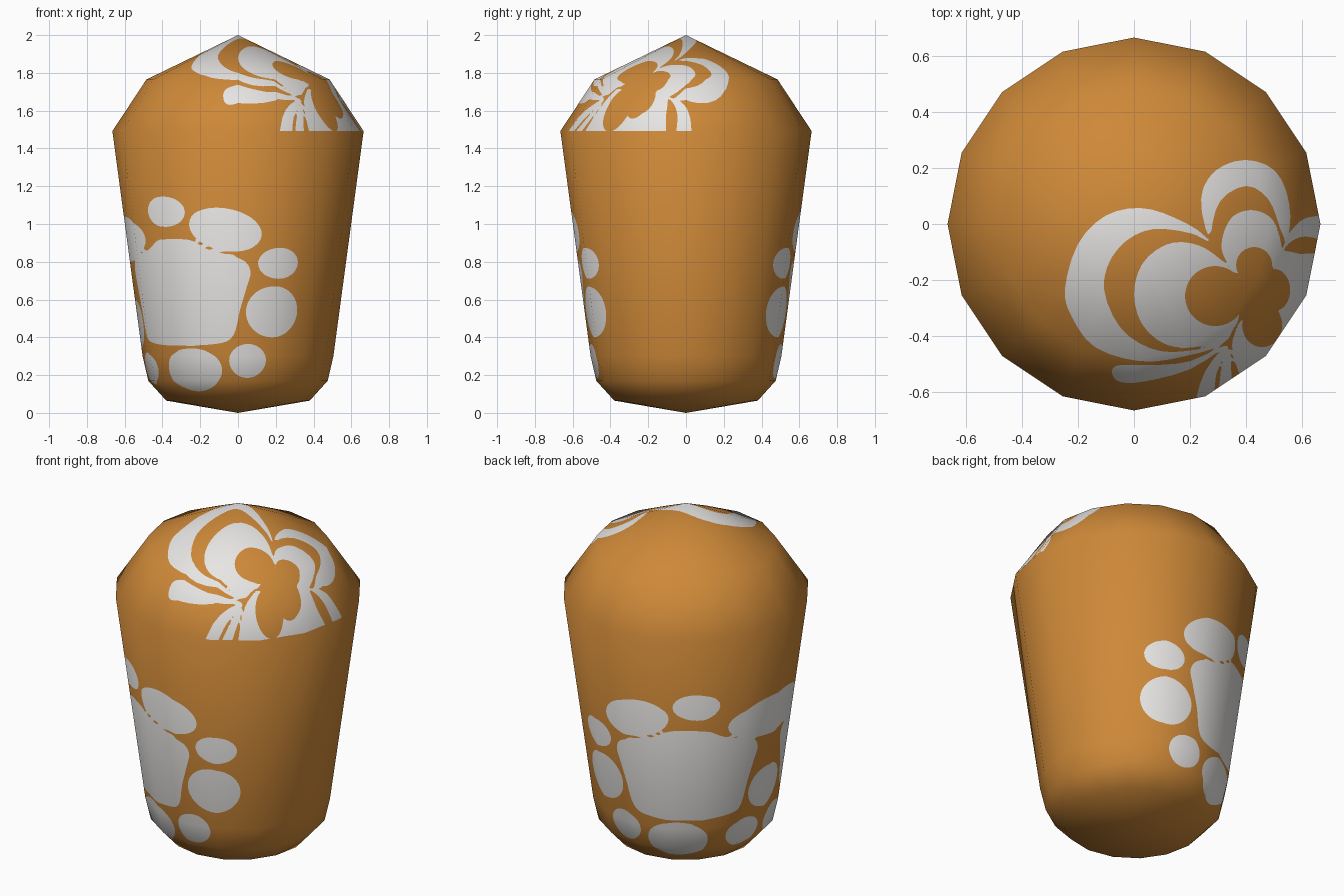
import bpy, bmesh, math
from mathutils import Vector

if "Cube" in bpy.data.objects:
    bpy.data.objects.remove(bpy.data.objects["Cube"])

SIDES, SUB = 16, 16
# lathe profile (radius, height)
PROFILE = [(0, 0), (0.38, 0.065), (0.475, 0.17), (0.505, 0.30),
           (0.665, 1.492), (0.485, 1.765), (0, 2.0)]


def material(name, rgb):
    m = bpy.data.materials.new(name)
    m.diffuse_color = (*rgb, 1)
    m.use_nodes = True
    m.node_tree.nodes["Principled BSDF"].inputs["Base Color"].default_value = m.diffuse_color
    return m


MATS = [material("warm_orange", (0.62, 0.25, 0.04)),
        material("soft_white", (0.82, 0.81, 0.79))]


# ---------- painted shapes as signed distances (negative inside) ----------
def smooth_loop(pts, n=3):
    """closed Catmull-Rom curve through the points"""
    out, k = [], len(pts)
    for i in range(k):
        p0, p1, p2, p3 = (Vector(pts[(i + o) % k]) for o in (-1, 0, 1, 2))
        for s in range(n):
            t = s / n
            out.append(0.5 * (2 * p1 + (p2 - p0) * t
                              + (2 * p0 - 5 * p1 + 4 * p2 - p3) * t * t
                              + (3 * p1 - p0 - 3 * p2 + p3) * t ** 3))
    return [(p.x, p.y) for p in out]


def blob(pts):
    loop = smooth_loop(pts)
    x0, x1 = min(p[0] for p in loop), max(p[0] for p in loop)
    y0, y1 = min(p[1] for p in loop), max(p[1] for p in loop)
    segs = list(zip(loop, loop[1:] + loop[:1]))

    def dist(x, y):
        gap = max(x0 - x, x - x1, y0 - y, y - y1)
        if gap > 0.03:
            return gap
        best, inside = 9.0, False
        for (ax, ay), (bx, by) in segs:
            ex, ey = bx - ax, by - ay
            t = ((x - ax) * ex + (y - ay) * ey) / (ex * ex + ey * ey + 1e-12)
            t = min(1, max(0, t))
            best = min(best, (ax + ex * t - x) ** 2 + (ay + ey * t - y) ** 2)
            if (ay > y) != (by > y) and x < ax + ex * (y - ay) / ey:
                inside = not inside
        return -math.sqrt(best) if inside else math.sqrt(best)
    return dist


def oval(cx, cy, a, b, tilt=0.0):
    c, s = math.cos(tilt), math.sin(tilt)

    def dist(x, y):
        u, v = (x - cx) * c + (y - cy) * s, (y - cy) * c - (x - cx) * s
        return (math.hypot(u / a, v / b) - 1) * min(a, b)
    return dist


# paw print: (angle from the front / 100 degrees, height), mirrored front to back
half_pad = [(0.09, .917), (0.16, .885), (0.22, .857), (0.32, .835), (0.40, .80),
            (0.43, .745), (0.41, .67), (0.37, .54), (0.35, .45), (0.32, .395),
            (0.26, .370), (0.12, .358)]
pad = [(0.36 + a, z) for a, z in half_pad] + [(0.36 - a, z) for a, z in reversed(half_pad)]
PAW = [blob(pad)] + [oval(*o) for o in (
    (0.067, 0.97, 0.195, 0.112, 0.2), (0.405, 1.065, 0.125, 0.08),
    (0.90, 0.92, 0.32, 0.12), (-0.227, 0.792, 0.118, 0.082),
    (-0.205, 0.535, 0.16, 0.135), (-0.06, 0.275, 0.115, 0.09),
    (0.295, 0.228, 0.195, 0.114), (0.74, 0.235, 0.13, 0.085),
    (0.90, 0.475, 0.15, 0.125))]


def paw_paint(co):
    a = math.degrees(math.atan2(-co.x, abs(co.y))) / 100
    return min(d(a, co.z) for d in PAW)


# flower: layers painted in order, seen from above, in 1/280 units from the axis
LAYERS = []


def layer(white, *pts):
    LAYERS.append((white, blob([(x / 280, y / 280) for x, y in pts])))


# outer white petals, left, top and right, each with an orange ring and white core
layer(1, (-69, -65), (-56, -20), (-29, 8), (6, 16), (41, 6), (75, -16), (106, -65),
      (94, -115), (51, -132), (6, -137), (-39, -123), (-62, -93))
layer(1, (67, 25), (81, 53), (111, 64), (141, 53), (155, 20), (151, -20), (116, -65), (78, -20))
layer(1, (151, -17), (166, 3), (186, 8), (211, 3), (211, -20), (151, -35))
layer(0, (-30, -65), (-22, -33), (1, -11), (31, -5), (75, -18), (106, -65),
      (94, -113), (51, -127), (16, -124), (-14, -103))
layer(0, (77, -10), (86, 23), (112, 38), (134, 25), (146, -5), (149, -25), (116, -65), (81, -30))
layer(0, (150, -25), (166, -13), (186, -15), (211, -21), (211, -45), (151, -45))
layer(1, (0, -70), (8, -40), (31, -21), (56, -19), (81, -31), (111, -65),
      (94, -113), (61, -123), (31, -120), (8, -100))
layer(1, (88, -15), (98, 7), (118, 14), (138, 5), (147, -20), (146, -45), (116, -65), (91, -35))
layer(1, (144, -30), (166, -30), (195, -37), (205, -110), (146, -120), (130, -70))
layer(1, (98, -117), (110, -160), (126, -185), (206, -115), (186, -65), (126, -75))
# tapering streaks
layer(1, (-22, -148), (-16, -157), (6, -158), (56, -145), (94, -119), (56, -137),
      (16, -141), (-16, -141))
layer(1, (94, -120), (71, -147), (61, -185), (78, -185), (82, -150))
layer(1, (95, -122), (87, -145), (85, -185), (98, -185), (97, -145))
# orange clover in the middle
for cx, cy, a, b in ((81, -72, 30, 30), (120, -41, 18, 18), (140, -66, 16, 21),
                     (128, -101, 20, 22), (114, -72, 22, 20)):
    LAYERS.append((0, oval(cx / 280, cy / 280, a / 280, b / 280)))


def flower_paint(co):
    f = 9.0
    if co.x < -0.32 or co.y > 0.3:
        return f
    for white, d in LAYERS:
        s = d(co.x, co.y)
        f = min(f, s) if white else max(f, -s)
    return f


# ---------- smooth normals of the coarse lathe ----------
def seg_normal(i):
    (r0, z0), (r1, z1) = PROFILE[i], PROFILE[i + 1]
    return Vector((z1 - z0, r0 - r1)).normalized()


RING_N = [Vector((0, -1))]
RING_N += [(seg_normal(i - 1) + seg_normal(i)).normalized() for i in range(1, len(PROFILE) - 1)]
RING_N += [Vector((0, 1))]


def shade_normal(co):
    i = 0
    while i < len(PROFILE) - 2 and co.z > PROFILE[i + 1][1]:
        i += 1
    z0, z1 = PROFILE[i][1], PROFILE[i + 1][1]
    n = RING_N[i].lerp(RING_N[i + 1], min(1, max(0, (co.z - z0) / (z1 - z0))))
    a = math.atan2(co.y, co.x)
    return Vector((n.x * math.cos(a), n.x * math.sin(a), n.y)).normalized()


# ---------- lathe with flat sides, cut along the painted outlines ----------
def painted_lathe(name, first, rows, paint):
    rings = [PROFILE[first]]
    for k, n in enumerate(rows):
        a, b = Vector(PROFILE[first + k]), Vector(PROFILE[first + k + 1])
        rings += [tuple(a.lerp(b, (s + 1) / n)) for s in range(n)]
    corners = [Vector((math.cos(math.tau * i / SIDES), math.sin(math.tau * i / SIDES), 0))
               for i in range(SIDES + 1)]
    around = [corners[i].lerp(corners[i + 1], s / SUB) for i in range(SIDES) for s in range(SUB)]
    n = len(around)
    bm = bmesh.new()
    grid = [[bm.verts.new((d.x * r, d.y * r, z)) for d in around] for r, z in rings]
    for lo, hi in zip(grid, grid[1:]):
        for j in range(n):
            bm.faces.new((lo[j], lo[(j + 1) % n], hi[(j + 1) % n], hi[j]))
    bmesh.ops.remove_doubles(bm, verts=bm.verts, dist=1e-5)

    value = {v: paint(v.co) for v in bm.verts}
    cuts = set()
    for e in list(bm.edges):
        a, b = e.verts
        fa, fb = value[a], value[b]
        if fa * fb < 0:
            v = bmesh.utils.edge_split(e, a, min(0.98, max(0.02, fa / (fa - fb))))[1]
            value[v] = 0.0
            cuts.add(v)
    for f in list(bm.faces):
        hit = [v for v in f.verts if v in cuts]
        if len(hit) == 2:
            bmesh.utils.face_split(f, hit[0], hit[1])
    for f in bm.faces:
        f.smooth = True
        f.material_index = 1 if sum(value[v] for v in f.verts) < 0 else 0

    me = bpy.data.meshes.new(name)
    bm.to_mesh(me)
    bm.free()
    for m in MATS:
        me.materials.append(m)
    me.normals_split_custom_set_from_vertices([shade_normal(v.co) for v in me.vertices])
    ob = bpy.data.objects.new(name, me)
    bpy.context.collection.objects.link(ob)
    return ob


painted_lathe("body_with_paw_prints", 0, (1, 6, 6, 50), paw_paint)
painted_lathe("domed_cap_with_flower", 4, (24, 34), flower_paint)
